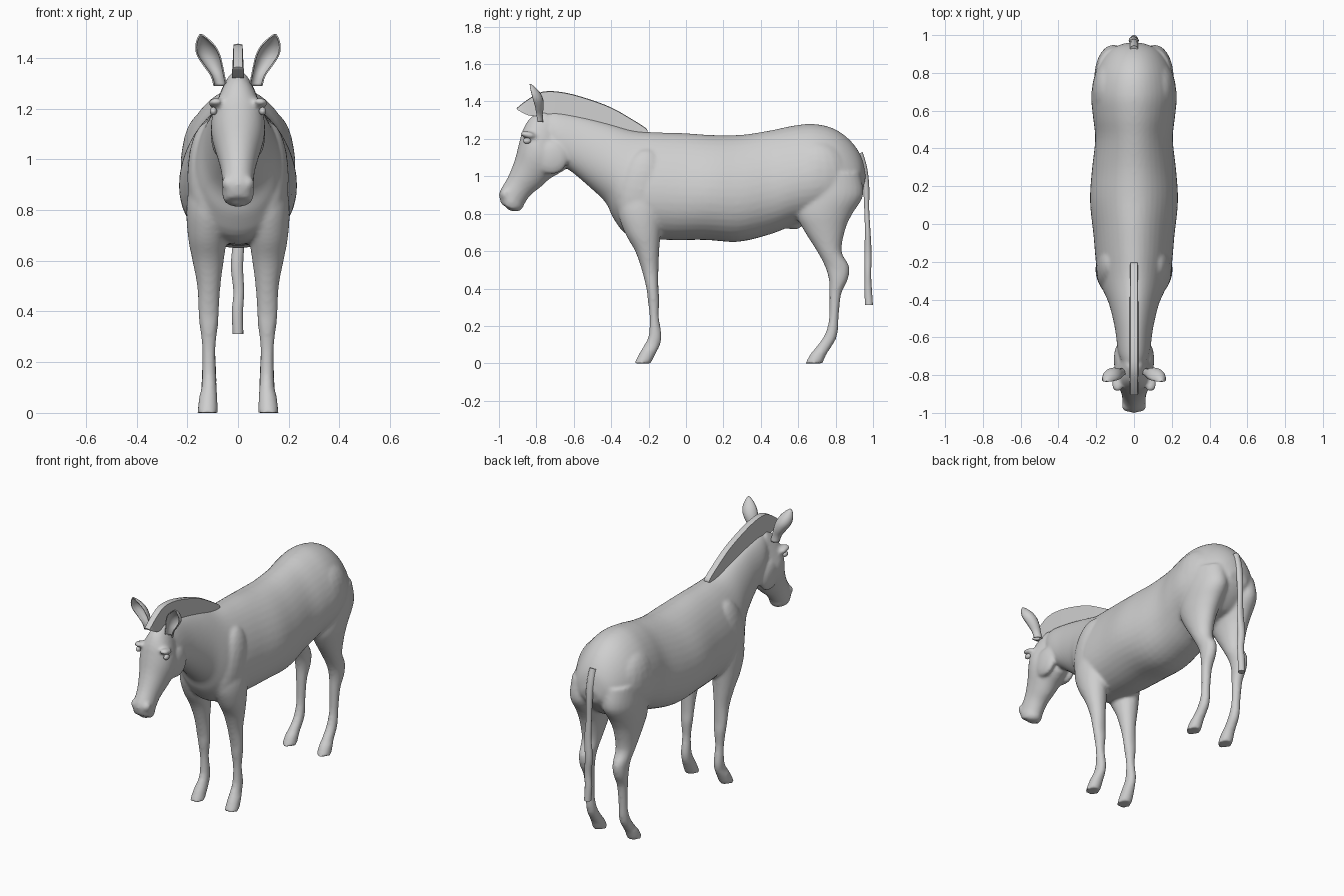
import bpy, bmesh, math
from mathutils import Vector, Matrix

grey = bpy.data.materials.new("coat_grey")
grey.diffuse_color = (0.62, 0.62, 0.62, 1)


def spline(rows, sub):
    """Catmull-Rom interpolation of section rows."""
    out = []
    for i in range(len(rows) - 1):
        p = [rows[max(i - 1, 0)], rows[i], rows[i + 1], rows[min(i + 2, len(rows) - 1)]]
        for s in range(sub):
            t = s / sub
            out.append([0.5 * (2 * b + (c - a) * t + (2 * a - 5 * b + 4 * c - d) * t * t
                               + (3 * b - a - 3 * c + d) * t ** 3) for a, b, c, d in zip(*p)])
    return out + [list(rows[-1])]


def loft(bm, rows, egg=0.0, sides=28, sub=4, side=1):
    """Oval rings; row = first edge (y, z), second edge (y, z), half width, centre x."""
    rings = []
    for y1, z1, y2, z2, w, cx in spline(rows, sub):
        c = Vector((cx * side, (y1 + y2) / 2, (z1 + z2) / 2))
        v = Vector((0, (y1 - y2) / 2, (z1 - z2) / 2))
        ring = []
        for k in range(sides):
            a = 2 * math.pi * k / sides
            x = w * math.cos(a) * (1 - egg * math.sin(a))
            ring.append(bm.verts.new(c + v * math.sin(a) + Vector((x, 0, 0))))
        rings.append(ring)
    faces = [bm.faces.new(rings[0]), bm.faces.new(rings[-1])]
    for r, q in zip(rings, rings[1:]):
        for k in range(sides):
            n = (k + 1) % sides
            faces.append(bm.faces.new((r[k], r[n], q[n], q[k])))
    bmesh.ops.recalc_face_normals(bm, faces=faces)


def ball(bm, loc, scale, tilt=0.0):
    m = Matrix.Translation(loc) @ Matrix.Rotation(tilt, 4, 'X') @ Matrix.Diagonal((*scale, 1))
    bmesh.ops.create_uvsphere(bm, u_segments=20, v_segments=14, radius=1, matrix=m)


def finish(bm, name, angle=40):
    me = bpy.data.meshes.new(name)
    bm.to_mesh(me)
    bm.free()
    ob = bpy.data.objects.new(name, me)
    bpy.context.collection.objects.link(ob)
    me.materials.append(grey)
    bpy.ops.object.select_all(action='DESELECT')
    ob.select_set(True)
    bpy.context.view_layer.objects.active = ob
    bpy.ops.object.shade_smooth_by_angle(angle=math.radians(angle))
    return ob


# Neck and trunk, from poll to rump
trunk = [(-0.79, 1.31, -0.68, 1.06, .065, 0), (-0.72, 1.345, -0.62, 1.03, .085, 0),
         (-0.58, 1.325, -0.53, .955, .10, 0), (-0.42, 1.285, -0.43, .86, .13, 0),
         (-0.28, 1.245, -0.385, .77, .165, 0), (-0.15, 1.235, -0.30, .68, .195, 0),
         (0, 1.23, -0.10, .66, .212, 0), (.15, 1.22, .10, .66, .23, 0),
         (.30, 1.222, .28, .65, .22, 0), (.45, 1.245, .45, .69, .203, 0),
         (.57, 1.27, .57, .735, .215, 0), (.68, 1.28, .68, .76, .224, 0),
         (.79, 1.255, .76, .78, .208, 0), (.88, 1.19, .83, .80, .178, 0),
         (.94, 1.10, .90, .86, .13, 0), (.962, 1.0, .945, .92, .06, 0)]

# Head, from poll to lips
head = [(-0.76, 1.355, -0.66, 1.15, .055, 0), (-0.83, 1.315, -0.645, 1.045, .085, 0),
        (-0.872, 1.25, -0.68, 1.015, .106, 0), (-0.892, 1.18, -0.73, .985, .102, 0),
        (-0.915, 1.09, -0.78, .94, .082, 0), (-0.95, 1.0, -0.83, .90, .066, 0),
        (-0.988, .935, -0.865, .85, .062, 0), (-1.0, .90, -0.875, .825, .062, 0),
        (-0.987, .85, -0.90, .812, .054, 0)]

# Legs: z, front y, back y, half width, centre x
front_leg = [(.97, -.34, -.13, .07, .11), (.82, -.365, -.12, .088, .115), (.7, -.328, -.135, .078, .12),
             (.6, -.272, -.143, .062, .118), (.5, -.237, -.147, .046, .115), (.4, -.212, -.147, .041, .116),
             (.34, -.205, -.142, .036, .115), (.25, -.195, -.145, .026, .115), (.15, -.2, -.13, .028, .114),
             (.1, -.222, -.138, .03, .114), (.065, -.243, -.155, .036, .117), (0, -.277, -.188, .041, .12)]
hind_leg = [(1.02, .63, .93, .095, .105), (.9, .60, .948, .1, .11), (.8, .59, .89, .09, .115),
            (.72, .625, .853, .075, .118), (.6, .70, .832, .055, .118), (.52, .742, .872, .044, .117),
            (.45, .763, .866, .04, .117), (.37, .767, .83, .032, .116), (.25, .765, .817, .026, .115),
            (.18, .752, .813, .028, .114), (.13, .728, .802, .03, .114), (.08, .69, .772, .032, .116),
            (.05, .665, .752, .037, .118), (0, .638, .73, .041, .12)]

bm = bmesh.new()
loft(bm, trunk, egg=0.16, sides=40)
loft(bm, head, egg=-0.05)
for s in (1, -1):
    for leg in (front_leg, hind_leg):
        loft(bm, [(f, z, b, z, w, x) for z, f, b, w, x in leg], side=s)
    ball(bm, (.075 * s, -0.72, 1.10), (.032, .09, .09))             # jaw
    ball(bm, (.088 * s, -0.845, 1.222), (.03, .045, .018), -0.2)    # brow
    ball(bm, (.04 * s, -0.965, .905), (.024, .028, .03))            # nostril
    ball(bm, (.12 * s, -0.24, .93), (.08, .13, .22), -0.2)          # shoulder
    ball(bm, (.125 * s, .70, 1.0), (.098, .17, .19))                # haunch
ball(bm, (0, -0.92, .845), (.045, .045, .033))                      # chin
ball(bm, (0, .575, .745), (.035, .05, .03))                         # belly fold
body = finish(bm, "body")
rm = body.modifiers.new("merge", 'REMESH')
rm.mode, rm.voxel_size, rm.use_smooth_shade = 'VOXEL', 0.01, True
sm = body.modifiers.new("soften", 'SMOOTH')
sm.factor, sm.iterations = 0.5, 6

# Eyes
for s, label in ((1, "left"), (-1, "right")):
    bm = bmesh.new()
    ball(bm, (.097 * s, -0.85, 1.19), (.014, .021, .016))
    finish(bm, label + "_eye")

# Ears: cupped leaf shells; row = z, centre x, half width, edge y
ear = [(1.29, .07, .024, -.79), (1.33, .08, .026, -.795), (1.37, .098, .036, -.80),
       (1.41, .116, .044, -.81), (1.445, .128, .038, -.82), (1.475, .139, .02, -.83),
       (1.492, .146, .003, -.835)]
for s, label in ((1, "left"), (-1, "right")):
    bm = bmesh.new()
    rows = []
    for z, cx, w, y in spline(ear, 3):
        rows.append([bm.verts.new(((cx + w * math.sin(a)) * s, y + w * 1.0 * math.cos(a), z))
                     for a in [math.radians(-100 + 20 * k) for k in range(11)]])
    for r, q in zip(rows, rows[1:]):
        for k in range(10):
            bm.faces.new((r[k], r[k + 1], q[k + 1], q[k]))
    bmesh.ops.recalc_face_normals(bm, faces=bm.faces[:])
    ob = finish(bm, label + "_ear", 60)
    so = ob.modifiers.new("thickness", 'SOLIDIFY')
    so.thickness, so.offset = 0.006, 0

# Upright mane: row = top (y, z), root (y, z)
mane = [(-.905, 1.365, -.90, 1.355), (-.85, 1.408, -.84, 1.325), (-.765, 1.453, -.76, 1.32),
        (-.65, 1.448, -.66, 1.31), (-.52, 1.413, -.54, 1.28), (-.40, 1.368, -.42, 1.25),
        (-.30, 1.312, -.32, 1.22), (-.215, 1.258, -.23, 1.2), (-.205, 1.235, -.215, 1.2)]
bm = bmesh.new()
rings = []
for y1, z1, y2, z2 in spline(mane, 3):
    rings.append([bm.verts.new(p) for p in ((-.024, y2, z2), (.024, y2, z2), (.018, y1, z1 - .003),
                                            (0, y1, z1), (-.018, y1, z1 - .003))])
bm.faces.new(rings[0])
bm.faces.new(rings[-1])
for r, q in zip(rings, rings[1:]):
    for k in range(5):
        n = (k + 1) % 5
        bm.faces.new((r[k], r[n], q[n], q[k]))
bmesh.ops.recalc_face_normals(bm, faces=bm.faces[:])
finish(bm, "mane")

# Tail
tail = [(.90, 1.11, .945, 1.13, .022, 0), (.925, 1.04, .968, 1.05, .024, 0), (.945, .95, .98, .95, .021, 0),
        (.953, .82, .98, .82, .018, 0), (.956, .70, .987, .70, .022, .004), (.953, .58, .993, .58, .024, -.004),
        (.955, .48, .99, .48, .021, .003), (.953, .40, .994, .40, .022, -.002), (.957, .312, 1.0, .312, .021, 0)]
bm = bmesh.new()
loft(bm, tail, sides=14)
finish(bm, "tail")
